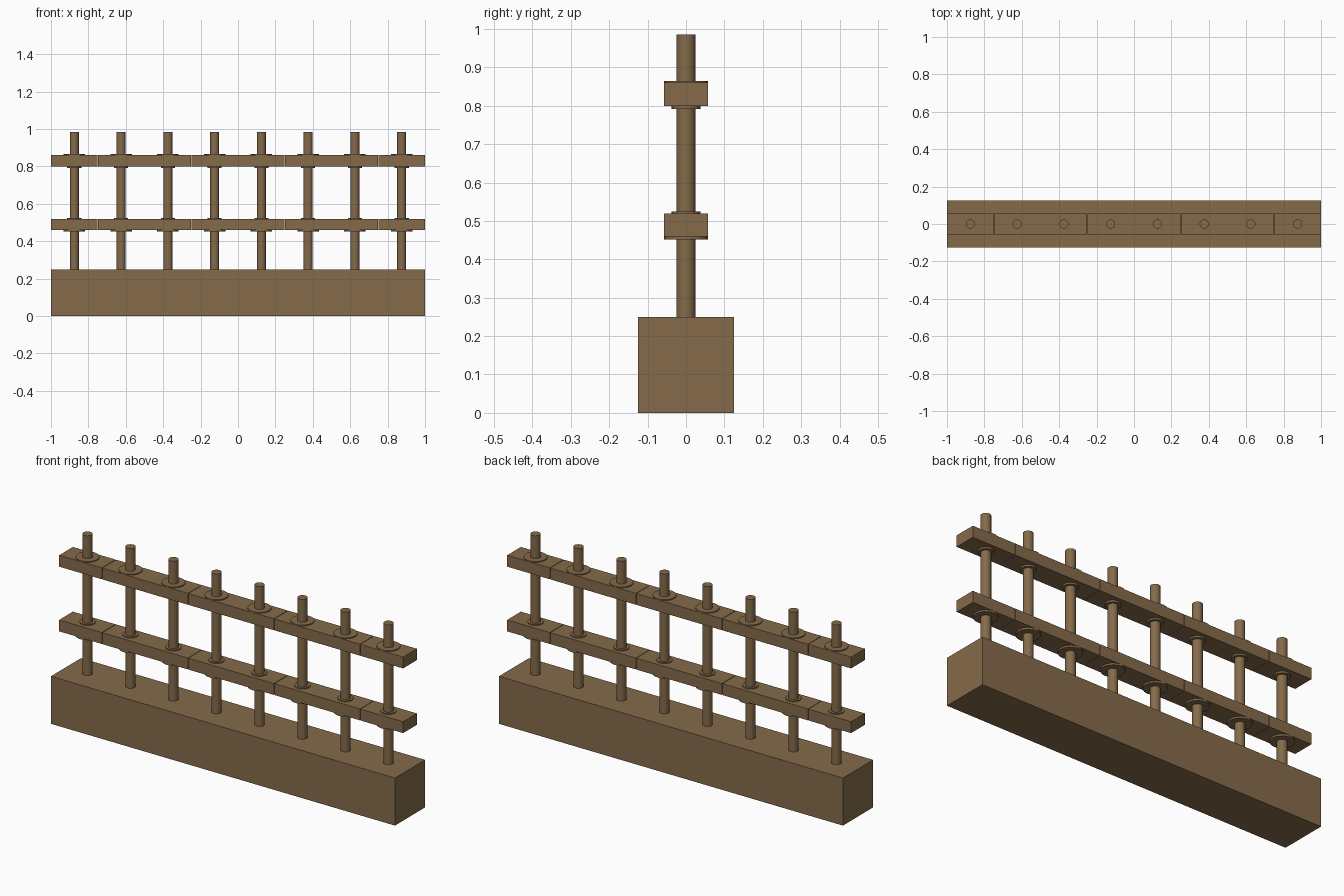
import bpy

if "Cube" in bpy.data.objects:
    bpy.data.objects.remove(bpy.data.objects["Cube"])

wood = bpy.data.materials.new("brown wood")
wood.diffuse_color = (0.235, 0.146, 0.069, 1)
wood.use_nodes = True
wood.node_tree.nodes["Principled BSDF"].inputs["Base Color"].default_value = wood.diffuse_color


def box(name, x0, x1, half_y, z0, z1):
    bpy.ops.mesh.primitive_cube_add(size=1, location=((x0 + x1) / 2, 0, (z0 + z1) / 2))
    ob = bpy.context.object
    ob.name = name
    ob.scale = (x1 - x0, half_y * 2, z1 - z0)
    bpy.ops.object.transform_apply(location=False, rotation=False, scale=True)
    ob.data.materials.append(wood)


def disc(name, x, radius, z0, z1, sides=20):
    bpy.ops.mesh.primitive_cylinder_add(vertices=sides, radius=radius, depth=z1 - z0,
                                        location=(x, 0, (z0 + z1) / 2))
    ob = bpy.context.object
    ob.name = name
    bpy.ops.object.shade_smooth_by_angle()
    ob.data.materials.append(wood)


# solid plinth
box("base_block", -1, 1, 0.125, 0, 0.25)

# two rails, each made of butted planks with fine seams
joints = [-1, -0.75, -0.25, 0.25, 0.75, 1]
gap = 0.0015
for label, z0, z1 in (("lower", 0.46, 0.52), ("upper", 0.80, 0.86)):
    for a, b in zip(joints, joints[1:]):
        box(label + "_rail", a + (gap if a > -1 else 0), b - (gap if b < 1 else 0),
            0.057, z0, z1)

# upright bars with collars above and below each rail
for i in range(8):
    x = -0.875 + 0.25 * i
    disc("upright_bar", x, 0.0245, 0.24, 0.985)
    disc("upper_rail_top_collar", x, 0.057, 0.855, 0.865)
    disc("upper_rail_bottom_collar", x, 0.038, 0.791, 0.805)
    disc("lower_rail_top_collar", x, 0.038, 0.515, 0.525)
    disc("lower_rail_bottom_collar", x, 0.057, 0.451, 0.465)
